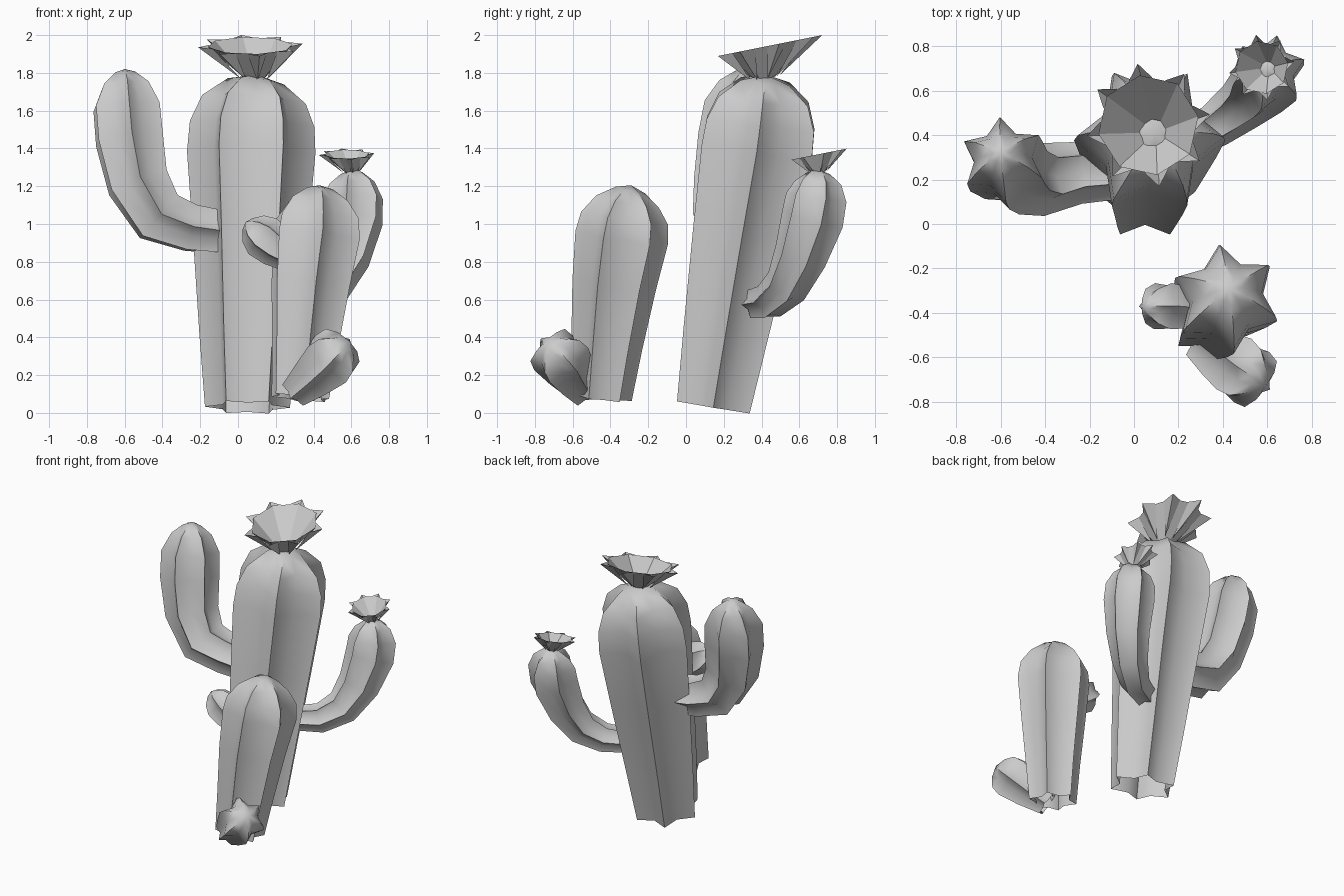
import bpy, bmesh, math
from mathutils import Vector


def finish(name, bm, angle=None):
    mesh = bpy.data.meshes.new(name)
    bm.to_mesh(mesh)
    bm.free()
    ob = bpy.data.objects.new(name, mesh)
    bpy.context.collection.objects.link(ob)
    if angle:
        bpy.context.view_layer.objects.active = ob
        ob.select_set(True)
        bpy.ops.object.shade_smooth_by_angle(angle=math.radians(angle))
        ob.select_set(False)
    return ob


def stem(name, path, phase, valley=0.67, ribs=6):
    """Ribbed tube along path of (x, y, z, radius); open base, closed tip."""
    pts = [Vector(p[:3]) for p in path]
    n, rings, u = len(pts), [], Vector((1, 0, 0))
    bm = bmesh.new()
    # sweep from the tip down so the rib direction is set at the tip
    for i in range(n - 1, -1, -1):
        t = (pts[min(i + 1, n - 1)] - pts[max(i - 1, 0)]).normalized()
        u = (u - t * u.dot(t)).normalized()
        v = t.cross(u)
        r = path[i][3]
        if r == 0:
            tip = bm.verts.new(pts[i])
            continue
        ring = []
        for k in range(ribs * 2):
            a = math.radians(phase) + math.pi * k / ribs
            d = r * (valley if k % 2 else 1)
            ring.append(bm.verts.new(pts[i] + (u * math.cos(a) + v * math.sin(a)) * d))
        rings.append(ring)
    m = ribs * 2
    for k in range(m):
        j = (k + 1) % m
        bm.faces.new((tip, rings[0][k], rings[0][j]))
        for hi, lo in zip(rings, rings[1:]):
            bm.faces.new((hi[k], lo[k], lo[j], hi[j]))
    return finish(name, bm, 60)


def flower(name, base, centre, size, tilt=0.2, phase=10):
    """Open faceted cup of 8 panels with a pointed petal behind every corner."""
    base, centre = Vector(base), Vector(centre)
    bm = bmesh.new()

    def point(c, deg, r):
        a = math.radians(deg)
        x, y = math.cos(a) * r * size, math.sin(a) * r * size
        return bm.verts.new(c + Vector((x, y, y * tilt)))

    for i in range(8):
        a, b = phase + i * 45, phase + i * 45 + 45
        bm.faces.new((point(base, a, 0.2), point(base, b, 0.2),
                      point(centre, b, 0.86), point(centre, a, 0.86)))
        root = point(base, a, 0.28)
        tip = point(centre, a, 1.06)
        for s in (-14, 14):
            bm.faces.new((root, point(centre, a + s, 0.82), tip))
    return finish(name, bm)


# Tall cactus, leaning back
stem("tall_trunk", [
    (0.05, 0.145, 0.03, 0.225), (0.055, 0.21, 0.42, 0.26), (0.065, 0.30, 0.95, 0.305),
    (0.07, 0.375, 1.38, 0.34), (0.075, 0.395, 1.53, 0.33), (0.085, 0.41, 1.66, 0.275),
    (0.095, 0.42, 1.755, 0.15), (0.10, 0.425, 1.79, 0)], 0)

# Left arm
stem("left_arm", [
    (-0.04, 0.24, 0.95, 0.125), (-0.25, 0.23, 0.98, 0.14), (-0.42, 0.20, 1.04, 0.165),
    (-0.53, 0.22, 1.22, 0.18), (-0.575, 0.26, 1.45, 0.198), (-0.59, 0.29, 1.62, 0.195),
    (-0.595, 0.31, 1.74, 0.135), (-0.60, 0.32, 1.80, 0.06), (-0.60, 0.325, 1.82, 0)], 34)

# Right arm
stem("right_arm", [
    (0.22, 0.37, 0.58, 0.085), (0.36, 0.44, 0.59, 0.10), (0.48, 0.53, 0.67, 0.12),
    (0.56, 0.605, 0.83, 0.145), (0.605, 0.67, 1.03, 0.17), (0.61, 0.69, 1.14, 0.165),
    (0.605, 0.70, 1.22, 0.125), (0.60, 0.705, 1.27, 0.06), (0.595, 0.71, 1.285, 0)], 15)

# Front cactus
stem("front_trunk", [
    (0.33, -0.45, 0.08, 0.165), (0.355, -0.42, 0.35, 0.19), (0.385, -0.38, 0.68, 0.225),
    (0.415, -0.34, 0.93, 0.25), (0.42, -0.325, 1.03, 0.235), (0.425, -0.31, 1.12, 0.17),
    (0.43, -0.295, 1.18, 0.08), (0.43, -0.29, 1.205, 0)], 38)

# Buds on the front cactus
stem("side_bud", [
    (0.30, -0.38, 0.82, 0.085), (0.20, -0.375, 0.88, 0.11), (0.13, -0.37, 0.935, 0.12),
    (0.08, -0.37, 0.975, 0.09), (0.05, -0.37, 1.0, 0.04), (0.04, -0.37, 1.01, 0)], 0)
stem("base_bud", [
    (0.30, -0.54, 0.11, 0.09), (0.40, -0.605, 0.20, 0.13), (0.49, -0.66, 0.285, 0.16),
    (0.535, -0.695, 0.33, 0.145), (0.57, -0.715, 0.36, 0.085), (0.59, -0.73, 0.38, 0)], 10)

# Flowers
flower("tall_flower", (0.09, 0.42, 1.77), (0.065, 0.445, 1.945), 0.265)
flower("arm_flower", (0.60, 0.705, 1.27), (0.575, 0.705, 1.37), 0.14)
